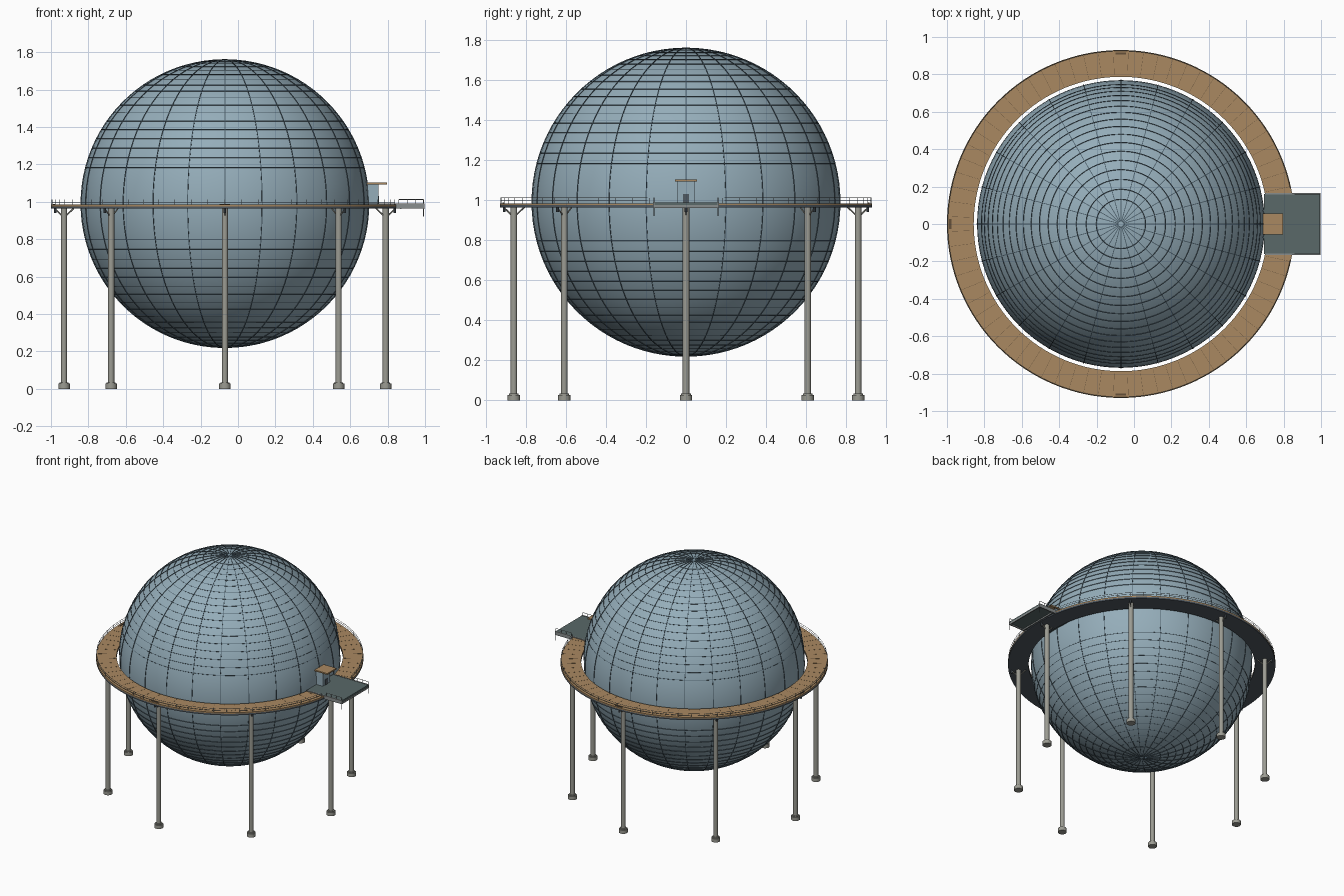
import bpy, bmesh
from math import sin, cos, pi, radians
from mathutils import Vector, Matrix

if "Cube" in bpy.data.objects:
    bpy.data.objects.remove(bpy.data.objects["Cube"])

CX, CZ, R = -0.07, 0.99, 0.77
DECK = 0.984


def mat(name, c):
    m = bpy.data.materials.new(name)
    m.diffuse_color = (*c, 1)
    m.use_nodes = True
    m.node_tree.nodes["Principled BSDF"].inputs["Base Color"].default_value = m.diffuse_color
    return m


BLUE = mat("steel_blue", (0.30, 0.42, 0.49))
SEAM = mat("dark_seam", (0.07, 0.11, 0.14))
TAN = mat("deck_tan", (0.40, 0.25, 0.12))
BROWN = mat("dark_brown", (0.13, 0.08, 0.04))
SLATE = mat("slate", (0.08, 0.10, 0.12))
GREEN = mat("platform_slate", (0.10, 0.14, 0.14))
POST = mat("post_grey", (0.33, 0.33, 0.29))
STEEL = mat("rail_grey", (0.25, 0.27, 0.27))


def finish(name, bm, m, smooth=False):
    me = bpy.data.meshes.new(name)
    bmesh.ops.recalc_face_normals(bm, faces=bm.faces)
    bm.to_mesh(me)
    bm.free()
    ob = bpy.data.objects.new(name, me)
    bpy.context.collection.objects.link(ob)
    me.materials.append(m)
    if smooth:
        bpy.ops.object.select_all(action='DESELECT')
        ob.select_set(True)
        bpy.context.view_layer.objects.active = ob
        bpy.ops.object.shade_smooth_by_angle(angle=radians(35))
    return ob


def polar(r, a, z):
    return Vector((CX + r * cos(a), r * sin(a), z))


def lathe(bm, profile, n):
    # closed (r, z) profile revolved about the sphere axis
    rings = [[bm.verts.new(polar(r, 2 * pi * i / n, z)) for r, z in profile] for i in range(n)]
    k = len(profile)
    for i in range(n):
        a, b = rings[i], rings[(i + 1) % n]
        for j in range(k):
            bm.faces.new((a[j], b[j], b[(j + 1) % k], a[(j + 1) % k]))


def rod(bm, p, q, r, n=6):
    p, q = Vector(p), Vector(q)
    d = q - p
    M = Matrix.Translation((p + q) / 2) @ d.to_track_quat('Z', 'Y').to_matrix().to_4x4()
    bmesh.ops.create_cone(bm, cap_ends=True, segments=n, radius1=r, radius2=r, depth=d.length, matrix=M)


def box(bm, lo, hi, M=Matrix()):
    lo, hi = Vector(lo), Vector(hi)
    S = Matrix.Diagonal((*(hi - lo), 1))
    bmesh.ops.create_cube(bm, size=1, matrix=M @ Matrix.Translation((lo + hi) / 2) @ S)


def ring_profile(r, z, t):
    return [(r - t, z), (r, z - t), (r + t, z), (r, z + t)]


def turn(a):
    return Matrix.Translation((CX, 0, 0)) @ Matrix.Rotation(a, 4, 'Z')


# spherical tank
bm = bmesh.new()
bmesh.ops.create_uvsphere(bm, u_segments=96, v_segments=48, radius=R - 0.001,
                          matrix=Matrix.Translation((CX, 0, CZ)))
finish("sphere_tank", bm, BLUE, True)

# meridian ribs: thin strips bent over the sphere
bm = bmesh.new()
for k in range(24):
    a = 2 * pi * k / 24
    side = Vector((-sin(a), cos(a), 0)) * 0.002
    prev = None
    for i in range(49):
        t = radians(-89 + 178 * i / 48)
        lo, hi = [polar((R + d) * cos(t), a, CZ + (R + d) * sin(t)) for d in (-0.003, 0.002)]
        cur = [bm.verts.new(v) for v in (lo - side, hi - side, hi + side, lo + side)]
        if prev:
            for j in range(4):
                bm.faces.new((prev[j], prev[(j + 1) % 4], cur[(j + 1) % 4], cur[j]))
        prev = cur
finish("meridian_ribs", bm, SEAM)

# latitude ribs on both halves, leaving the equator belt clear
bm = bmesh.new()
for s in (1, -1):
    for i in range(17):
        t = radians(14.5 + 4.1 * i)
        lathe(bm, ring_profile(R * cos(t), CZ + s * R * sin(t), 0.0022), 96)
finish("latitude_ribs", bm, SEAM)

# ring walkway: dark underside with a tan deck on top
for name, m, z0, z1 in (("walkway_underside", SLATE, 0.963, 0.975), ("walkway_deck", TAN, 0.975, DECK)):
    bm = bmesh.new()
    lathe(bm, [(0.787, z0), (0.93, z0), (0.93, z1), (0.787, z1)], 128)
    finish(name, bm, m, True)

# plank joints
bm = bmesh.new()
for k in range(72):
    box(bm, (0.795, -0.0007, DECK - 0.002), (0.922, 0.0007, DECK + 0.0006), turn(2 * pi * (k + 0.5) / 72))
finish("plank_joints", bm, BROWN)

# outer railing
bm = bmesh.new()
for k in range(64):
    a = 2 * pi * k / 64
    if abs((a + pi) % (2 * pi) - pi) > 0.19:
        rod(bm, polar(0.926, a, DECK), polar(0.926, a, 1.012), 0.0013, 5)
N = 120
for i in range(4, N - 4):
    for z in (0.998, 1.012):
        rod(bm, polar(0.926, 2 * pi * i / N, z), polar(0.926, 2 * pi * (i + 1) / N, z), 0.0013, 5)
finish("walkway_railing", bm, STEEL)

# deck hatches at the three free quarter points
bm = bmesh.new()
for k in (1, 2, 3):
    box(bm, (0.906, -0.028, DECK - 0.002), (0.918, 0.028, DECK + 0.004), turn(k * pi / 2))
finish("deck_hatches", bm, BROWN)

# eight legs with footings, collars, braces and lamps
legs, feet, braces, lamps = (bmesh.new() for _ in range(4))
for k in range(8):
    a = k * pi / 4
    P = lambda r, z: polar(r, a, z)
    rod(legs, P(0.86, 0.02), P(0.86, 0.965), 0.0165, 20)
    rod(feet, P(0.86, 0), P(0.86, 0.027), 0.031, 20)
    rod(feet, P(0.86, 0.027), P(0.86, 0.034), 0.024, 20)
    for r in (0.808, 0.912):
        rod(braces, P(0.86, 0.915), P(r, 0.965), 0.004)
    rod(lamps, P(0.908, 0.94), P(0.908, 0.965), 0.007, 10)
finish("support_legs", legs, POST, True)
finish("leg_footings", feet, POST, True)
finish("leg_braces", braces, POST)
finish("underdeck_lamps", lamps, SLATE)

# landing platform with edge beams
bm = bmesh.new()
box(bm, (0.695, -0.16, 0.972), (0.995, 0.16, 0.988))
finish("landing_platform", bm, GREEN)
bm = bmesh.new()
for y in (-0.161, 0.161):
    box(bm, (0.70, y - 0.004, 0.963), (0.997, y + 0.004, 0.99))
for x in (0.87, 0.993):
    box(bm, (x - 0.004, -0.16, 0.962), (x + 0.004, 0.16, 0.975))
finish("platform_beams", bm, STEEL)

# platform railing on the two sides
bm = bmesh.new()
for y in (-0.16, 0.16):
    for i in range(4):
        x = 0.86 + 0.044 * i
        rod(bm, (x, y, 0.985), (x, y, 1.012), 0.0018)
    rod(bm, (0.86, y, 1.012), (0.992, y, 1.012), 0.0018)
    rod(bm, (0.992, y, 0.92), (0.992, y, 0.975), 0.0018)
finish("platform_railing", bm, STEEL)

# entry booth with door and flat roof
bm = bmesh.new()
box(bm, (0.68, -0.043, 0.985), (0.75, 0.043, 1.093))
finish("entry_booth", bm, BLUE)
bm = bmesh.new()
box(bm, (0.745, -0.014, 0.988), (0.753, 0.014, 1.03))
finish("booth_door", bm, SLATE)
bm = bmesh.new()
box(bm, (0.69, -0.055, 1.093), (0.797, 0.055, 1.103))
finish("booth_roof", bm, TAN)
